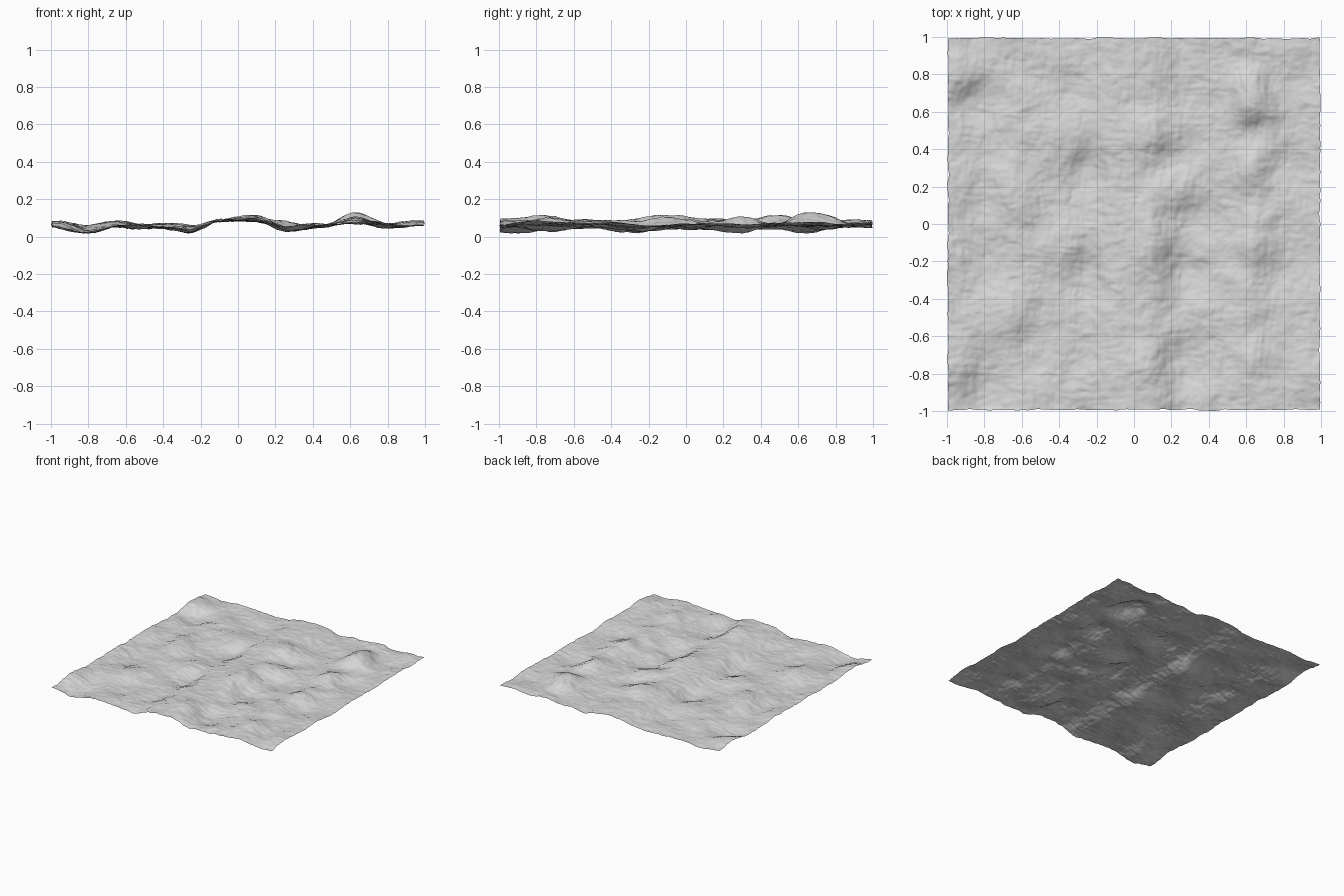
import bpy, bmesh, math
from mathutils import Vector, noise

if "Cube" in bpy.data.objects:
    bpy.data.objects.remove(bpy.data.objects["Cube"])

# Long section across x: (x, middle height, half range of relief)
SECTION = [(-1.0, .060, .030), (-.8, .045, .036), (-.63, .062, .033), (-.45, .052, .026),
           (-.27, .046, .030), (-.09, .086, .012), (.08, .088, .038), (.27, .056, .036),
           (.45, .062, .025), (.63, .081, .056), (.8, .067, .033), (1.0, .068, .029)]

# Main humps (+) and hollows (-): (x, y, strength)
HUMPS = [(.63, .66, 1.3), (.05, -.76, 1.1), (-.36, .46, 1), (.05, .48, 1), (.63, .28, .8),
         (-.36, -.08, 1), (.08, -.10, 1), (-.70, -.50, .9), (.63, -.12, .6), (-.95, .82, 1),
         (-1.0, -.78, .8), (.25, .20, .9), (.95, -.8, .7), (-.63, .10, .8), (.27, -.75, -1.2),
         (.63, .46, -.5), (-.25, .27, -1.1), (.27, -.27, -1.1), (-.25, -.28, -1.2),
         (-.80, .65, -1), (-.55, -.65, -1), (.75, -.27, -.9), (-.82, -.92, -1.2),
         (.82, .27, -.9), (.36, .06, -.8), (.12, .33, -.6)]


def section(x):
    for (xa, ma, ha), (xb, mb, hb) in zip(SECTION, SECTION[1:]):
        if x <= xb:
            t = max(0.0, (x - xa) / (xb - xa))
            t = t * t * (3 - 2 * t)
            return ma + (mb - ma) * t, ha + (hb - ha) * t
    return SECTION[-1][1:]


def height(x, y):
    mid, half = section(x)
    f = sum(s * math.exp(-((x - a) ** 2 + (y - b) ** 2) / .014) for a, b, s in HUMPS)
    f += .5 * noise.noise(Vector((x * 5.5, y * 5.5, 3.3)))
    fine = noise.fractal(Vector((x * 11, y * 11, 7.7)), .8, 2.0, 5)
    # Fine wrinkles running along x and along y
    wrinkle = abs(noise.noise(Vector((x * 9, y * 26, 1.5))))
    wrinkle += abs(noise.noise(Vector((x * 26, y * 9, 5.5))))
    return mid + half * math.tanh(f) + .005 * fine + .0045 * (wrinkle - .45)


# Terrain sheet: fine grid, lifted by the relief and nudged sideways a little
mesh = bpy.data.meshes.new("terrain_sheet")
bm = bmesh.new()
bmesh.ops.create_grid(bm, x_segments=256, y_segments=256, size=.993)
for v in bm.verts:
    x, y = v.co.x, v.co.y
    v.co.z = max(height(x, y), 0)
    v.co.x += .006 * noise.fractal(Vector((x * 14, y * 14, 20.5)), 1.0, 2.0, 3)
    v.co.y += .006 * noise.fractal(Vector((x * 14, y * 14, 40.5)), 1.0, 2.0, 3)
for f in bm.faces:
    f.smooth = True
bm.to_mesh(mesh)
bm.free()

terrain = bpy.data.objects.new("terrain_sheet", mesh)
bpy.context.collection.objects.link(terrain)

# Plain pale grey
grey = bpy.data.materials.new("pale_grey")
grey.diffuse_color = (.68, .68, .68, 1)
grey.use_nodes = True
grey.node_tree.nodes["Principled BSDF"].inputs["Base Color"].default_value = grey.diffuse_color
mesh.materials.append(grey)
